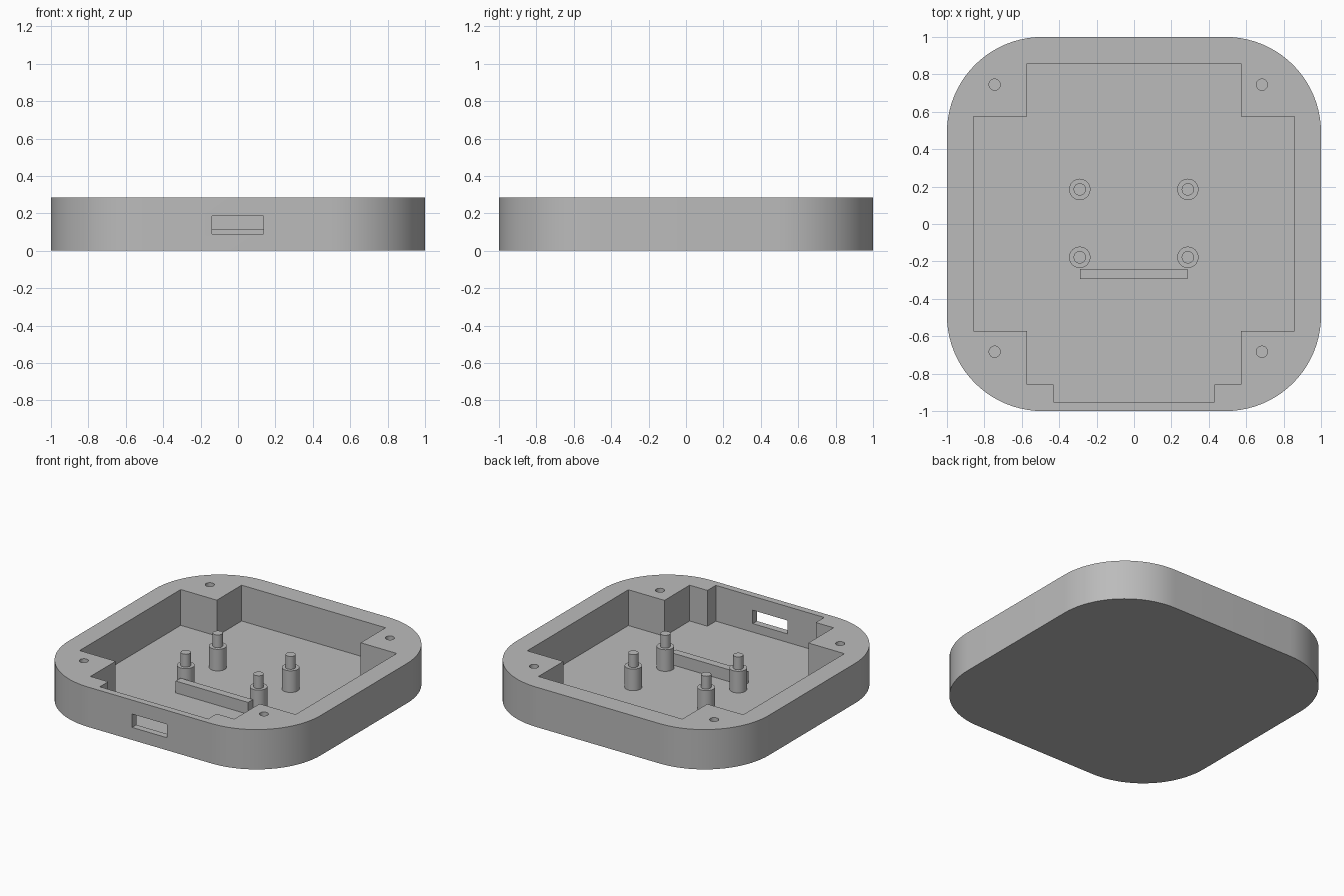
import bpy, bmesh, math

cube = bpy.data.objects.get("Cube")
if cube:
    bpy.data.objects.remove(cube, do_unlink=True)

grey = bpy.data.materials.new("plain grey")
grey.use_nodes = True
colour = (0.5, 0.5, 0.5, 1)
grey.diffuse_color = colour
grey.node_tree.nodes["Principled BSDF"].inputs["Base Color"].default_value = colour

HEIGHT, FLOOR, RADIUS = 0.286, 0.029, 0.51


def prism(name, outline, z0, z1):
    """Extrude a counter-clockwise outline from z0 to z1."""
    bm = bmesh.new()
    base = bm.faces.new([bm.verts.new((x, y, z0)) for x, y in outline])
    top = bmesh.ops.extrude_face_region(bm, geom=[base])["geom"]
    verts = [v for v in top if isinstance(v, bmesh.types.BMVert)]
    bmesh.ops.translate(bm, verts=verts, vec=(0, 0, z1 - z0))
    bmesh.ops.recalc_face_normals(bm, faces=bm.faces)
    mesh = bpy.data.meshes.new(name)
    bm.to_mesh(mesh)
    bm.free()
    mesh.materials.append(grey)
    obj = bpy.data.objects.new(name, mesh)
    bpy.context.collection.objects.link(obj)
    return obj


def arc(cx, cy, r, start, sweep, steps):
    angles = [math.radians(start + sweep * i / steps) for i in range(steps + 1)]
    return [(cx + r * math.cos(a), cy + r * math.sin(a)) for a in angles]


def circle(cx, cy, r):
    return arc(cx, cy, r, 0, 360, 32)[:-1]


def box(x0, x1, y0, y1):
    return [(x0, y0), (x1, y0), (x1, y1), (x0, y1)]


def activate(obj):
    bpy.ops.object.select_all(action="DESELECT")
    obj.select_set(True)
    bpy.context.view_layer.objects.active = obj


def cut(target, cutter):
    cutter.hide_render = True
    mod = target.modifiers.new("cut", "BOOLEAN")
    mod.operation, mod.solver, mod.object = "DIFFERENCE", "EXACT", cutter
    activate(target)
    bpy.ops.object.modifier_apply(modifier=mod.name)
    bpy.data.objects.remove(cutter, do_unlink=True)


# Rounded case body
c = 1 - RADIUS
outline = []
for sx, sy, start in ((1, 1, 0), (-1, 1, 90), (-1, -1, 180), (1, -1, 270)):
    outline += arc(sx * c, sy * c, RADIUS, start, 90, 20)
case = prism("case_body", outline, 0, HEIGHT)

# Cross-shaped pocket with a connector recess at the front
half = [(0.43, -0.952), (0.43, -0.857), (0.571, -0.857), (0.571, -0.571),
        (0.857, -0.571), (0.857, 0.575), (0.571, 0.575), (0.571, 0.857)]
pocket = half + [(-x, y) for x, y in reversed(half)]
cut(case, prism("pocket_cutter", pocket, FLOOR, HEIGHT + 0.1))

# Connector slot through the front wall
cut(case, prism("slot_cutter", box(-0.14, 0.137, -1.1, -0.9), 0.09, 0.186))

# Screw holes in the corners
for x in (-0.745, 0.684):
    for y in (-0.683, 0.745):
        cut(case, prism("hole_cutter", circle(x, y, 0.03), 0.09, HEIGHT + 0.1))

# Board posts with locating pins
parts = [case]
for side, x in (("right", -0.29), ("left", 0.288)):
    for end, y in (("front", -0.178), ("back", 0.185)):
        parts.append(prism(f"post_{end}_{side}", circle(x, y, 0.057), FLOOR - 0.01, 0.184))
        parts.append(prism(f"pin_{end}_{side}", circle(x, y, 0.033), 0.18, 0.276))

# Stop rail in front of the posts
parts.append(prism("stop_rail", box(-0.288, 0.286, -0.295, -0.24), FLOOR - 0.01, 0.114))

for part in parts:
    activate(part)
    bpy.ops.object.shade_smooth_by_angle(angle=math.radians(30))
